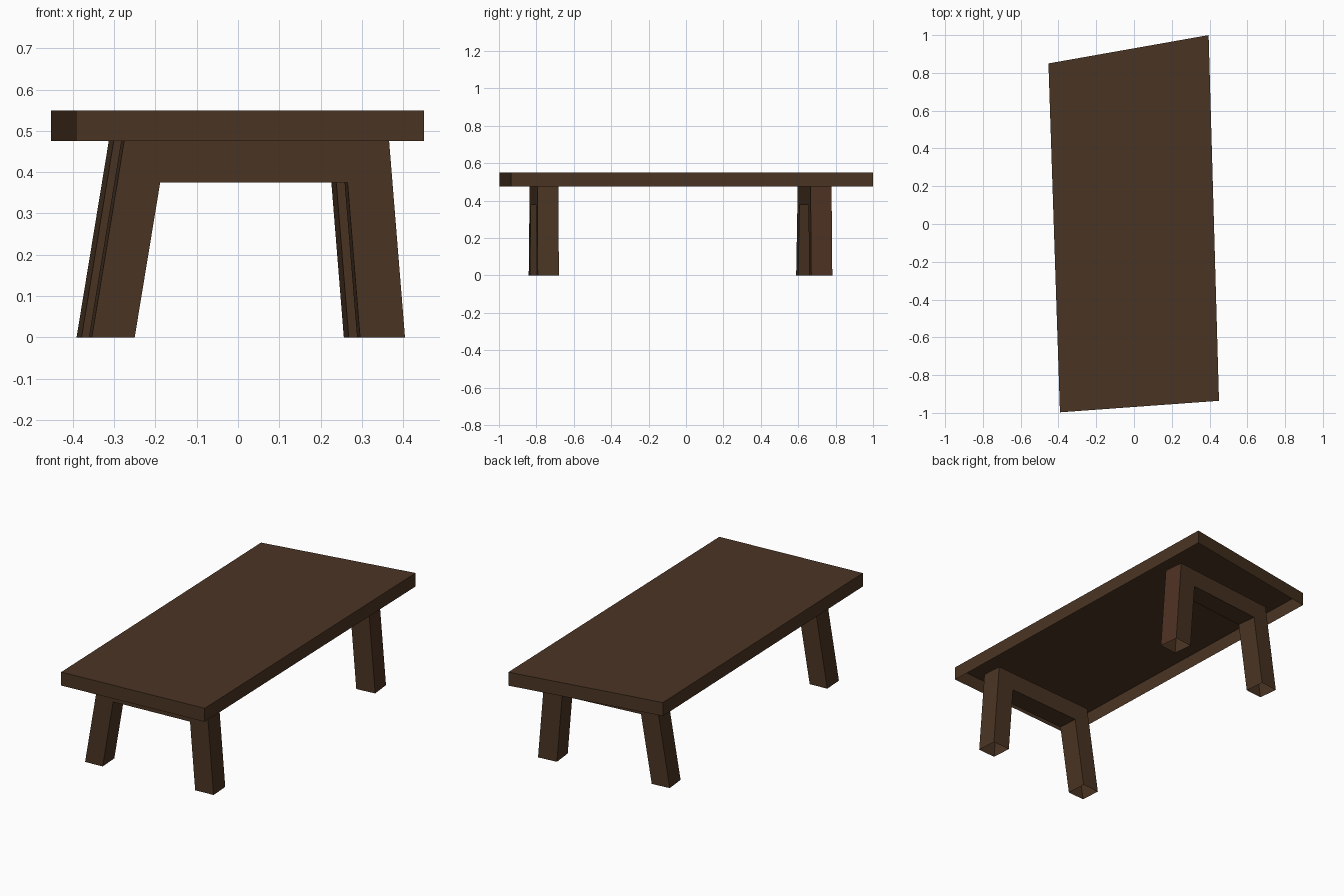
import bpy
import math

if "Cube" in bpy.data.objects:
    bpy.data.objects.remove(bpy.data.objects["Cube"])


def material(name, rgb):
    m = bpy.data.materials.new(name)
    m.diffuse_color = (*rgb, 1)
    m.use_nodes = True
    m.node_tree.nodes["Principled BSDF"].inputs["Base Color"].default_value = m.diffuse_color
    return m


WOOD = material("dark brown wood", (0.0685, 0.0350, 0.0168))
RED_WOOD = material("reddish brown wood", (0.0740, 0.0310, 0.0165))


def add_object(name, verts, faces, mats):
    mesh = bpy.data.meshes.new(name)
    mesh.from_pydata(verts, [], faces)
    for m in mats:
        mesh.materials.append(m)
    obj = bpy.data.objects.new(name, mesh)
    bpy.context.collection.objects.link(obj)
    return obj


# Tabletop: crooked slab, open underneath
LOW, HIGH = 0.475, 0.55
outline = [(-0.392, -0.997), (0.45, -0.936), (0.395, 1.0), (-0.453, 0.85)]
verts = [(x, y, z) for z in (LOW, HIGH) for x, y in outline]
faces = [(4, 5, 6, 7)]
faces += [(i, (i + 1) % 4, 4 + (i + 1) % 4, 4 + i) for i in range(4)]
add_object("tabletop", verts, faces, [WOOD])

# Leg frame profile: two splayed legs joined by a rail
RAIL = 0.375
LEAN_L, LEAN_R = 0.165, 0.081
profile = [(0, 0), (0.104, 0), (0.104 + LEAN_L * RAIL, RAIL),
           (0.651 - LEAN_R * RAIL, RAIL), (0.651, 0), (0.76, 0),
           (0.76 - LEAN_R * LOW, LOW), (LEAN_L * LOW, LOW)]
OPEN_EDGES = (0, 4, 6)   # leg feet and the top have no faces
RIGHT_EDGE = 5           # outer face of the right leg


def leg_frame(name, corner, slope, depth, right_mat):
    a = math.atan(slope)
    c, s = math.cos(a), math.sin(a)
    n = len(profile)
    verts = [(corner[0] + u * c - d * s, corner[1] + u * s + d * c, z)
             for d in (0, depth) for u, z in profile]
    faces = [tuple(range(n)), tuple(reversed(range(n, 2 * n)))]
    right_face = None
    for i in range(n):
        if i in OPEN_EDGES:
            continue
        j = (i + 1) % n
        if i == RIGHT_EDGE:
            right_face = len(faces)
        faces.append((i, n + i, n + j, j))
    obj = add_object(name, verts, faces, [WOOD, right_mat])
    obj.data.polygons[right_face].material_index = 1


leg_frame("front_leg_frame", (-0.354, -0.841), 0.064, 0.113, WOOD)
leg_frame("back_leg_frame", (-0.379, 0.589), 0.107, 0.113, RED_WOOD)
